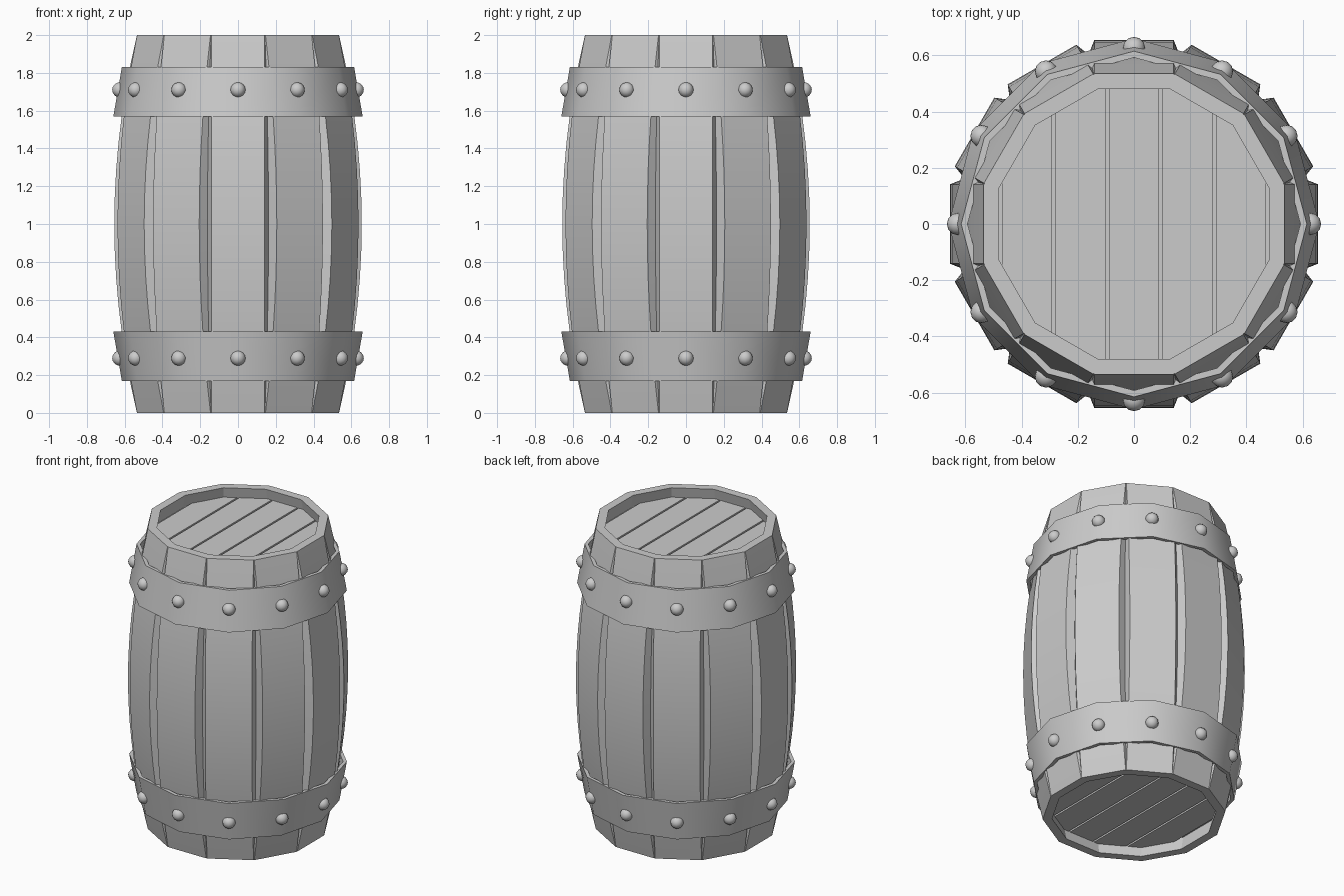
import bpy, bmesh
from math import sin, cos, pi
from mathutils import Matrix

if "Cube" in bpy.data.objects:
    bpy.data.objects.remove(bpy.data.objects["Cube"])

N = 12
STEP = 2 * pi / N


def finish(bm, name, smooth=None):
    bmesh.ops.recalc_face_normals(bm, faces=bm.faces)
    mesh = bpy.data.meshes.new(name)
    bm.to_mesh(mesh)
    bm.free()
    ob = bpy.data.objects.new(name, mesh)
    bpy.context.collection.objects.link(ob)
    if smooth:
        bpy.ops.object.select_all(action='DESELECT')
        ob.select_set(True)
        bpy.context.view_layer.objects.active = ob
        bpy.ops.object.shade_smooth_by_angle(angle=smooth)
    return ob


def bridge(bm, rings, closed):
    """Skin a list of vertex rings; loop them round or cap the ends."""
    n = len(rings[0])
    pairs = list(zip(rings, rings[1:] + rings[:1] if closed else rings[1:]))
    for a, b in pairs:
        for i in range(n):
            j = (i + 1) % n
            bm.faces.new((a[i], a[j], b[j], b[i]))
    if not closed:
        bm.faces.new(rings[0])
        bm.faces.new(rings[-1])


def bulge(z):
    return 0.655 - 0.12 * (z - 1) ** 2


# Curved staves, narrower on the outside so V grooves show between them
for k in range(N):
    bm = bmesh.new()
    rings = []
    for s in range(15):
        z = 2 * s / 14
        r = bulge(z)
        section = [(-0.141, r), (0.141, r), (0.163, r - 0.055), (-0.163, r - 0.055)]
        rings.append([bm.verts.new((x, -y, z)) for x, y in section])
    bridge(bm, rings, False)
    bm.transform(Matrix.Rotation(k * STEP, 4, 'Z'))
    finish(bm, f"stave_{k + 1}", 0.5)


# Sloping metal hoops, mirrored about mid height
def hoop(name, flip):
    bm = bmesh.new()
    profile = [(0.66, 1.57), (0.615, 1.83), (0.592, 1.83), (0.637, 1.57)]
    rings = []
    for r, z in profile:
        z = 2 - z if flip else z
        rings.append([bm.verts.new((r * sin(i * STEP), -r * cos(i * STEP), z))
                      for i in range(N)])
    bridge(bm, rings, True)
    finish(bm, name, 0.6)


# Round rivets on each hoop
def rivets(name, z):
    bm = bmesh.new()
    for i in range(N):
        a = i * STEP
        bmesh.ops.create_uvsphere(
            bm, u_segments=12, v_segments=8, radius=0.04,
            matrix=Matrix.Translation((0.626 * sin(a), -0.626 * cos(a), z)))
    finish(bm, name, 0.7)


# Recessed heads: a backing disc plus five planks trimmed to the barrel
def prism(bm, z0, z1, r=0.515):
    rings = [[bm.verts.new((r * sin((i + .5) * STEP), r * cos((i + .5) * STEP), z))
              for i in range(N)] for z in (z0, z1)]
    bridge(bm, rings, False)


def head(name, inner, mid, outer):
    bm = bmesh.new()
    prism(bm, inner, mid)
    finish(bm, name + "_backing")
    for p in range(5):
        bm = bmesh.new()
        prism(bm, mid, outer)
        centre = (p - 2) * 0.19
        for side in (-1, 1):
            geom = bm.verts[:] + bm.edges[:] + bm.faces[:]
            cut = bmesh.ops.bisect_plane(
                bm, geom=geom, plane_co=(centre + side * 0.089, 0, 0),
                plane_no=(side, 0, 0), clear_outer=True)
            edges = [e for e in cut["geom_cut"] if isinstance(e, bmesh.types.BMEdge)]
            if edges:
                bmesh.ops.holes_fill(bm, edges=edges)
        finish(bm, f"{name}_plank_{p + 1}")


hoop("upper_hoop", False)
hoop("lower_hoop", True)
rivets("upper_rivets", 1.71)
rivets("lower_rivets", 0.29)
head("top_head", 1.88, 1.91, 1.93)
head("bottom_head", 0.12, 0.09, 0.07)
